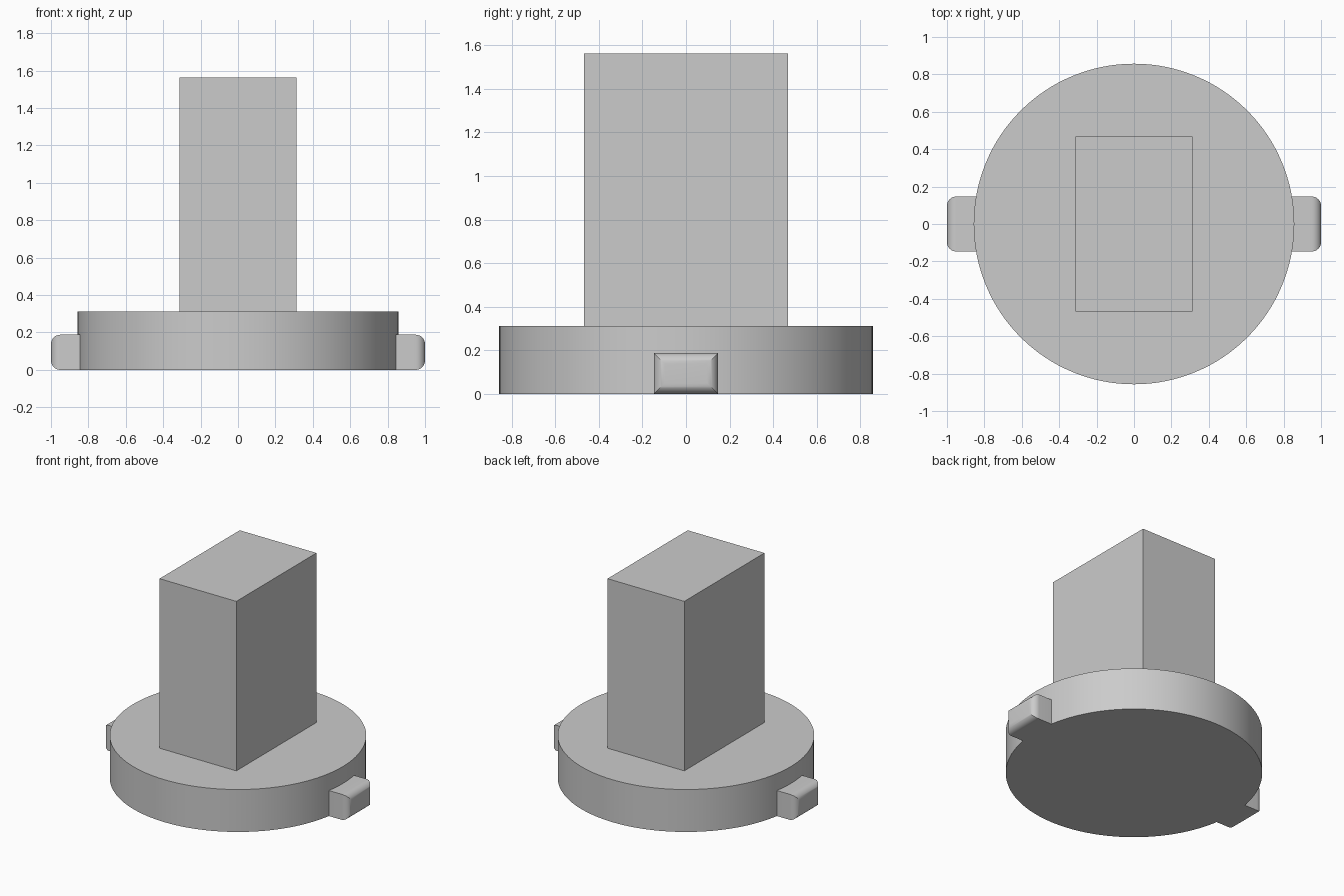
import bpy
import bmesh
import math

cube = bpy.data.objects.get("Cube")
if cube:
    bpy.data.objects.remove(cube, do_unlink=True)

grey = bpy.data.materials.new("plain grey")
grey.use_nodes = True
colour = (0.6, 0.6, 0.6, 1)
grey.diffuse_color = colour
grey.node_tree.nodes["Principled BSDF"].inputs["Base Color"].default_value = colour

BASE_RADIUS, BASE_HEIGHT, TOP = 0.857, 0.313, 1.563


def finish(obj, name, smooth=False):
    obj.name = name
    obj.data.materials.clear()
    obj.data.materials.append(grey)
    if smooth:
        bpy.ops.object.select_all(action="DESELECT")
        obj.select_set(True)
        bpy.context.view_layer.objects.active = obj
        bpy.ops.object.shade_smooth_by_angle(angle=math.radians(25))


# Round base
bpy.ops.mesh.primitive_cylinder_add(vertices=128, radius=BASE_RADIUS, depth=BASE_HEIGHT,
                                    location=(0, 0, BASE_HEIGHT / 2))
finish(bpy.context.object, "round_base", smooth=True)

# Upright block
bpy.ops.mesh.primitive_cube_add(size=1, location=(0, 0, (BASE_HEIGHT + TOP) / 2))
block = bpy.context.object
block.scale = (0.626, 0.934, TOP - BASE_HEIGHT)
bpy.ops.object.transform_apply(location=False, rotation=False, scale=True)
finish(block, "upright_block")


# Side tabs: rectangular rings shrink along a quarter circle, giving mitred round edges
def side_tab(name, side):
    half_width, height, radius, steps = 0.147, 0.188, 0.05, 10
    sections = [(0.84, 0)]
    for i in range(steps + 1):
        a = math.pi / 2 * i / steps
        sections.append((1 - radius + radius * math.sin(a), radius * (1 - math.cos(a))))
    bm = bmesh.new()
    rings = []
    for x, inset in sections:
        w, low, high = half_width - inset, inset, height - inset
        corners = [(-w, low), (w, low), (w, high), (-w, high)]
        rings.append([bm.verts.new((side * x, y, z)) for y, z in corners])
    for a, b in zip(rings, rings[1:]):
        for k in range(4):
            n = (k + 1) % 4
            bm.faces.new((a[k], a[n], b[n], b[k]))
    bm.faces.new(rings[0])
    bm.faces.new(rings[-1])
    bmesh.ops.recalc_face_normals(bm, faces=bm.faces)
    mesh = bpy.data.meshes.new(name)
    bm.to_mesh(mesh)
    bm.free()
    obj = bpy.data.objects.new(name, mesh)
    bpy.context.collection.objects.link(obj)
    finish(obj, name, smooth=True)


side_tab("left_tab", 1)
side_tab("right_tab", -1)
